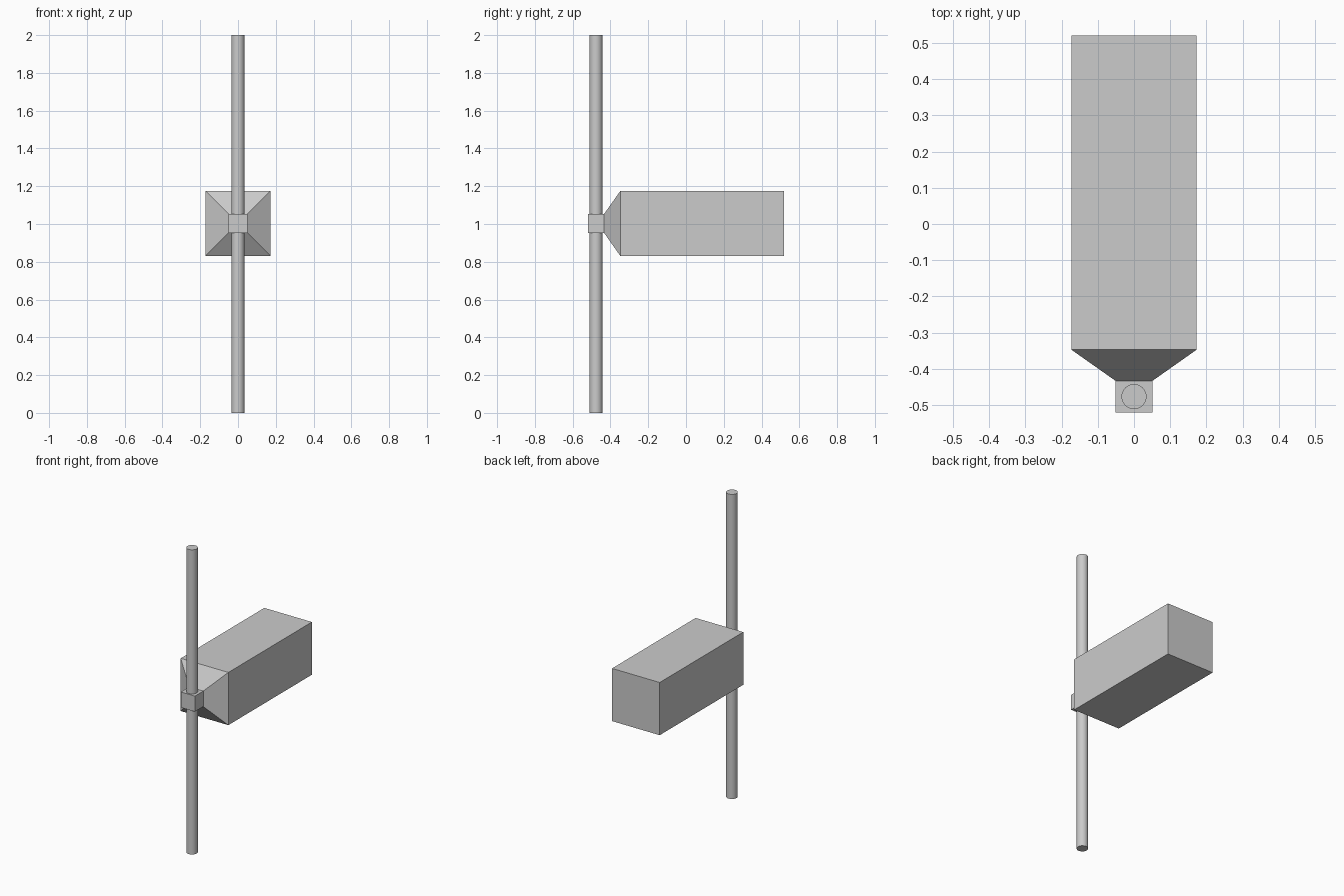
import bpy, bmesh

if "Cube" in bpy.data.objects:
    bpy.data.objects.remove(bpy.data.objects["Cube"])

POLE_Y, HEAD_Z = -0.4765, 1.003

# Upright pole
bpy.ops.mesh.primitive_cylinder_add(vertices=32, radius=0.0345, depth=2.0,
                                    location=(0, POLE_Y, 1.0))
pole = bpy.context.object
pole.name = "pole"
bpy.ops.object.shade_smooth_by_angle()

# Head: square sections along y (clamp block, flared neck, long box)
sections = [(-0.52, 0.051), (-0.433, 0.051), (-0.347, 0.173), (0.52, 0.173)]
bm = bmesh.new()
rings = [[bm.verts.new((sx * h, y, HEAD_Z + sz * h))
          for sx, sz in ((-1, -1), (1, -1), (1, 1), (-1, 1))]
         for y, h in sections]
for a, b in zip(rings, rings[1:]):
    for i in range(4):
        j = (i + 1) % 4
        bm.faces.new((a[i], a[j], b[j], b[i]))
bm.faces.new(rings[0])
bm.faces.new(rings[-1])
bmesh.ops.recalc_face_normals(bm, faces=bm.faces)
mesh = bpy.data.meshes.new("box_head")
bm.to_mesh(mesh)
bm.free()
head = bpy.data.objects.new("box_head", mesh)
bpy.context.collection.objects.link(head)
